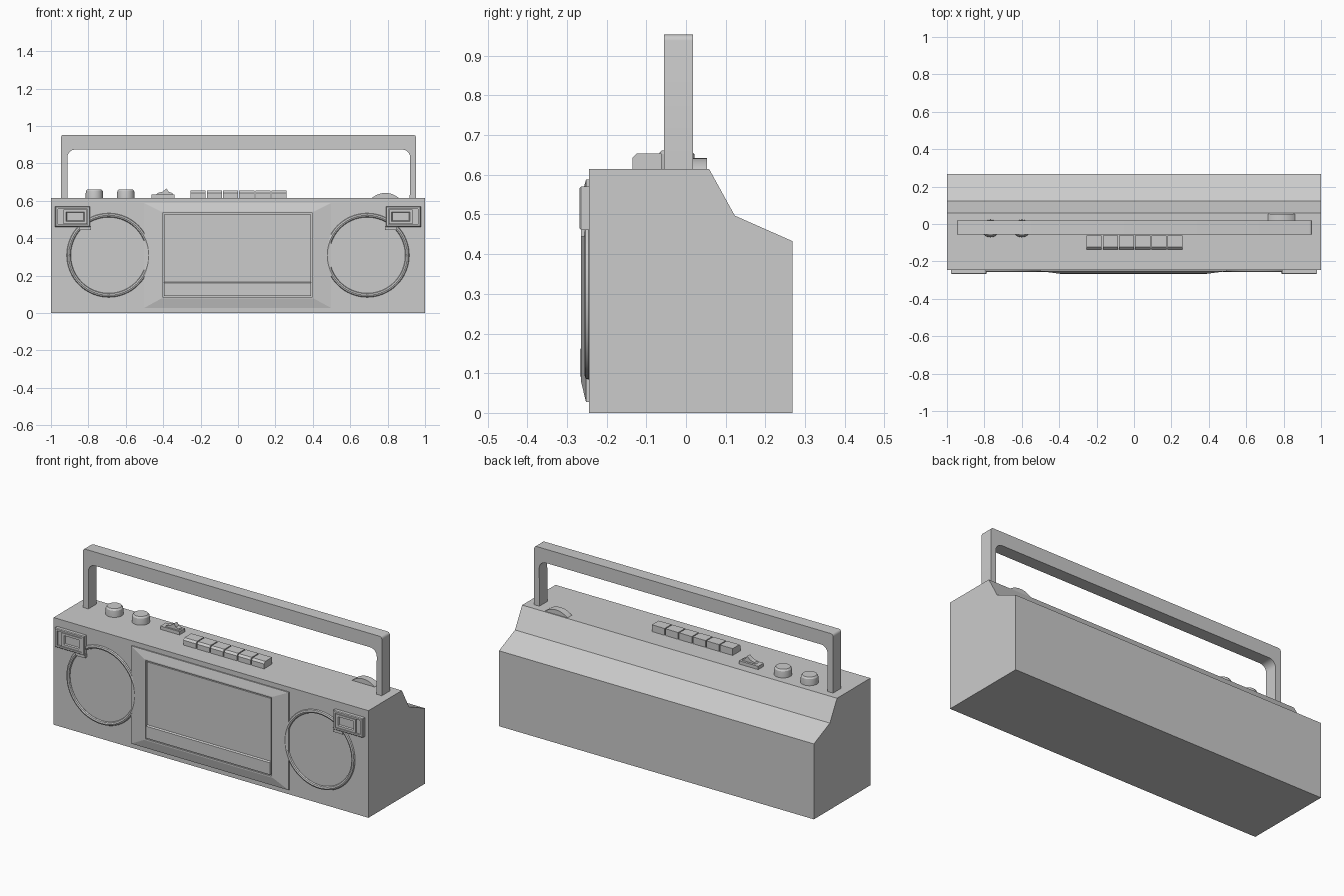
import bpy, bmesh, math
from mathutils import Vector

if "Cube" in bpy.data.objects:
    bpy.data.objects.remove(bpy.data.objects["Cube"])


def finish(name, bm, smooth=False):
    bmesh.ops.recalc_face_normals(bm, faces=bm.faces)
    me = bpy.data.meshes.new(name)
    bm.to_mesh(me)
    bm.free()
    ob = bpy.data.objects.new(name, me)
    bpy.context.collection.objects.link(ob)
    if smooth:
        bpy.ops.object.select_all(action='DESELECT')
        ob.select_set(True)
        bpy.context.view_layer.objects.active = ob
        bpy.ops.object.shade_smooth_by_angle(angle=math.radians(30))
    return ob


def prism(name, pts, axis, a, b, smooth=False):
    """Extrude a profile: axis 'x' takes (y, z) points, 'y' takes (x, z) points."""
    bm = bmesh.new()
    place = (lambda p: (a, p[0], p[1])) if axis == 'x' else (lambda p: (p[0], a, p[1]))
    face = bm.faces.new([bm.verts.new(place(p)) for p in pts])
    ext = bmesh.ops.extrude_face_region(bm, geom=[face])
    move = Vector((b - a, 0, 0)) if axis == 'x' else Vector((0, b - a, 0))
    bmesh.ops.translate(bm, vec=move, verts=[g for g in ext['geom'] if isinstance(g, bmesh.types.BMVert)])
    return finish(name, bm, smooth)


def box(name, x0, x1, y0, y1, z0, z1):
    return prism(name, [(x0, z0), (x1, z0), (x1, z1), (x0, z1)], 'y', y0, y1)


def nested(name, loops):
    """Front-facing relief from rectangles (x0, x1, z0, z1, y), from wall to centre."""
    bm = bmesh.new()
    rings = [[bm.verts.new(p) for p in ((x0, y, z0), (x1, y, z0), (x1, y, z1), (x0, y, z1))]
             for x0, x1, z0, z1, y in loops]
    for r, s in zip(rings, rings[1:]):
        for i in range(4):
            j = (i + 1) % 4
            bm.faces.new((r[i], r[j], s[j], s[i]))
    bm.faces.new(rings[0])
    bm.faces.new(rings[-1])
    return finish(name, bm)


def arc(cx, cz, r, a0, a1, n):
    return [(cx + r * math.cos(math.radians(a0 + (a1 - a0) * i / n)),
             cz + r * math.sin(math.radians(a0 + (a1 - a0) * i / n))) for i in range(n + 1)]


# Case with a stepped sloping back
prism("case", [(-.245, 0), (.268, 0), (.268, .433), (.123, .497), (.058, .615), (-.245, .615)], 'x', -1, 1)

# Carrying handle
outer = [(-.947, .6)] + arc(-.932, .938, .015, 180, 90, 4) + arc(.937, .938, .015, 90, 0, 4) + [(.952, .6)]
inner = [(.918, .6)] + arc(.878, .832, .042, 0, 90, 6) + arc(-.87, .832, .042, 90, 180, 6) + [(-.912, .6)]
prism("handle", outer + inner, 'y', -.055, .018, True)

# Cassette surround: sloped bezel with a groove around the door
nested("cassette_bezel", [
    (-.502, .498, .027, .588, -.24), (-.502, .498, .027, .588, -.252),
    (-.411, .406, .077, .543, -.264), (-.403, .398, .085, .535, -.264),
    (-.403, .398, .085, .535, -.25)])

# Cassette door with thicker lower lip
prism("cassette_door", [(-.245, .092), (-.267, .092), (-.267, .161), (-.26, .167),
                        (-.26, .528), (-.245, .528)], 'x', -.396, .391)

for s, side in ((-1, "left"), (1, "right")):
    # Speaker ring
    bm = bmesh.new()
    n, m = 64, 8
    rows = []
    for i in range(n):
        a = 2 * math.pi * i / n
        row = []
        for j in range(m):
            b = 2 * math.pi * j / m
            r = .214 + .011 * math.cos(b)
            row.append(bm.verts.new((s * .691 + r * math.cos(a), -.246 + .01 * math.sin(b),
                                     .309 + r * math.sin(a))))
        rows.append(row)
    for i in range(n):
        for j in range(m):
            k, l = (i + 1) % n, (j + 1) % m
            bm.faces.new((rows[i][j], rows[k][j], rows[k][l], rows[i][l]))
    finish(side + "_speaker_ring", bm, True)

    # Corner lamp: framed recess, raised window and lower tab
    def rect(x0, x1, z0, z1, y):
        return (min(s * x0, s * x1), max(s * x0, s * x1), z0, z1, y)
    nested(side + "_corner_frame", [
        rect(.79, .978, .461, .57, -.24), rect(.79, .978, .461, .57, -.264),
        rect(.794, .974, .465, .566, -.268), rect(.805, .962, .474, .557, -.268),
        rect(.805, .962, .474, .557, -.258)])
    nested(side + "_corner_window", [
        rect(.807, .934, .477, .554, -.25), rect(.807, .934, .477, .554, -.267),
        rect(.822, .919, .49, .541, -.267), rect(.826, .915, .494, .537, -.26)])
    xs = sorted((s * .787, s * .848))
    box(side + "_corner_tab", xs[0], xs[1], -.264, -.24, .445, .466)

# Two rotary knobs with chamfered tops
for i, x in enumerate((-.768, -.6)):
    bm = bmesh.new()
    rows = [[bm.verts.new((x + p[0], -.024 + p[1], z)) for p in arc(0, 0, r, 0, 360 - 360 / 32, 31)]
            for r, z in ((.047, .608), (.047, .632), (.045, .652), (.038, .661))]
    for lo, hi in zip(rows, rows[1:]):
        for k in range(32):
            q = (k + 1) % 32
            bm.faces.new((lo[k], lo[q], hi[q], hi[k]))
    bm.faces.new(rows[0])
    bm.faces.new(rows[-1])
    finish("knob_%d" % (i + 1), bm, True)

# Slide switch
box("switch_base", -.462, -.34, -.045, .005, .608, .634)
prism("switch_lever", [(-.44, .63), (-.43, .642), (-.405, .648), (-.382, .666), (-.37, .648),
                       (-.352, .642), (-.348, .63)], 'y', -.035, -.008)

# Row of six tape keys
for i in range(6):
    x = -.253 + i * .0865
    prism("tape_key_%d" % (i + 1), [(-.135, .608), (-.062, .608), (-.062, .654), (-.124, .654), (-.135, .643)],
          'x', x, x + .0805)

# Tuning thumbwheel, mostly sunk into the case
prism("tuning_wheel", arc(.788, .532, .11, 0, 352.5, 47), 'y', .012, .053, True)
